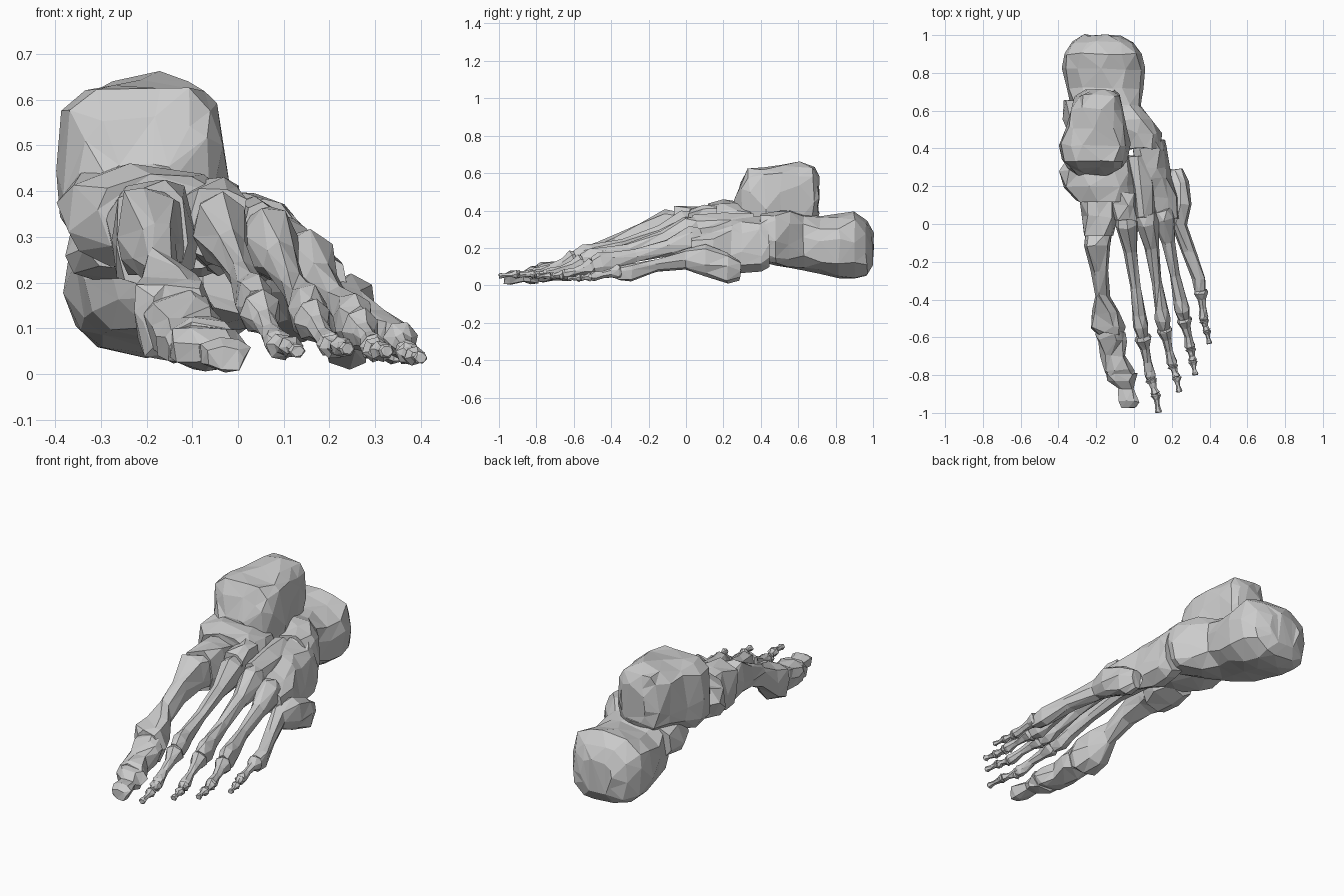
import bpy, bmesh, math, random
from mathutils import Vector

random.seed(7)


def skin(name, rings, rough):
    """Join rings of points into a closed, faceted bone."""
    bm = bmesh.new()
    loops = []
    for ring in rings:
        loop = []
        for p in ring:
            q = p + Vector([random.uniform(-rough, rough) for _ in range(3)])
            q.z = max(q.z, 0.0)
            loop.append(bm.verts.new(q))
        loops.append(loop)
    n = len(loops[0])
    for a, b in zip(loops, loops[1:]):
        for i in range(n):
            j = (i + 1) % n
            bm.faces.new((a[i], a[j], b[j], b[i]))
    bm.faces.new(loops[0])
    bm.faces.new(loops[-1])
    bmesh.ops.triangulate(bm, faces=bm.faces[:])
    bmesh.ops.recalc_face_normals(bm, faces=bm.faces[:])
    mesh = bpy.data.meshes.new(name)
    bm.to_mesh(mesh)
    bm.free()
    obj = bpy.data.objects.new(name, mesh)
    bpy.context.collection.objects.link(obj)
    return obj


def spow(v, e):
    return math.copysign(abs(v) ** e, v)


def block_bone(name, sections, sides=10, square=0.75, tilt=0.0, rough=0.008):
    """Bone along y from sections (y, x_min, x_max, z_min, z_max)."""
    rings = []
    for y, x0, x1, z0, z1 in sections:
        cx, cz, rx, rz = (x0 + x1) / 2, (z0 + z1) / 2, (x1 - x0) / 2, (z1 - z0) / 2
        ring = []
        for i in range(sides):
            t = math.tau * (i + 0.3 * random.uniform(-1, 1)) / sides
            dx = rx * spow(math.cos(t), square)
            ring.append(Vector((cx + dx, y, cz + rz * spow(math.sin(t), square) - tilt * dx)))
        rings.append(ring)
    return skin(name, rings, rough)


def long_bone(name, a, b, base, head, waist, sides=7):
    """Waisted bone from a to b; base, head and waist are (half width, half height)."""
    a, b = Vector(a), Vector(b)
    axis = (b - a).normalized()
    side = axis.cross(Vector((0, 0, 1))).normalized()
    up = side.cross(axis)
    base, head, waist = Vector(base), Vector(head), Vector(waist)
    profile = [(0, base * 0.85), (0.08, base), (0.3, waist.lerp(base, 0.25)), (0.6, waist),
               (0.82, waist.lerp(head, 0.55)), (0.92, head), (1, head * 0.75)]
    rings = []
    for t, r in profile:
        c = a.lerp(b, t)
        turn = random.uniform(-0.3, 0.3)
        ring = []
        for i in range(sides):
            ang = math.tau * i / sides + turn
            ring.append(c + side * r.x * math.cos(ang) + up * r.y * math.sin(ang))
        rings.append(ring)
    return skin(name, rings, 0.12 * min(waist))


# Heel bone with its inner shelf
block_bone("heel_bone", [
    (0.40, -0.08, 0.14, 0.13, 0.38), (0.48, -0.18, 0.15, 0.10, 0.40),
    (0.55, -0.28, 0.10, 0.09, 0.41), (0.63, -0.34, 0.04, 0.08, 0.39),
    (0.72, -0.36, 0.05, 0.06, 0.37), (0.82, -0.38, 0.06, 0.04, 0.38),
    (0.90, -0.37, 0.04, 0.03, 0.40), (0.965, -0.33, 0.0, 0.05, 0.35),
    (1.0, -0.26, -0.07, 0.11, 0.28)], sides=12, rough=0.006)
block_bone("heel_shelf", [
    (0.45, -0.33, -0.12, 0.22, 0.34), (0.55, -0.38, -0.12, 0.20, 0.36),
    (0.65, -0.38, -0.12, 0.20, 0.36)], sides=8)

# Ankle bone
block_bone("ankle_bone", [
    (0.26, -0.29, -0.12, 0.30, 0.46), (0.30, -0.35, -0.06, 0.27, 0.56),
    (0.335, -0.38, -0.035, 0.27, 0.63), (0.42, -0.405, -0.02, 0.27, 0.635),
    (0.51, -0.37, -0.03, 0.29, 0.64), (0.61, -0.335, -0.055, 0.30, 0.655),
    (0.68, -0.31, -0.07, 0.33, 0.64), (0.71, -0.25, -0.10, 0.38, 0.58)], sides=12, square=0.6)

# Midfoot bones
block_bone("navicular", [
    (0.35, -0.35, 0.0, 0.24, 0.43), (0.28, -0.39, 0.01, 0.23, 0.45),
    (0.20, -0.37, 0.01, 0.21, 0.45), (0.12, -0.30, 0.0, 0.23, 0.43)], tilt=0.1)
block_bone("inner_wedge", [
    (0.14, -0.29, -0.10, 0.21, 0.42), (0.04, -0.28, -0.09, 0.19, 0.43),
    (-0.06, -0.27, -0.11, 0.19, 0.42)], sides=8)
block_bone("middle_wedge", [
    (0.16, -0.12, 0.02, 0.22, 0.42), (0.10, -0.12, 0.02, 0.23, 0.425),
    (0.02, -0.11, 0.02, 0.25, 0.41)], sides=8)
block_bone("outer_wedge", [
    (0.36, -0.04, 0.08, 0.20, 0.38), (0.20, -0.01, 0.11, 0.19, 0.39),
    (0.03, 0.01, 0.11, 0.21, 0.37)], sides=8, tilt=0.3)
block_bone("cuboid", [
    (0.44, 0.0, 0.16, 0.11, 0.36), (0.40, -0.01, 0.18, 0.08, 0.36),
    (0.30, 0.0, 0.19, 0.07, 0.35), (0.24, 0.02, 0.20, 0.08, 0.34),
    (0.14, 0.05, 0.23, 0.11, 0.31), (0.03, 0.09, 0.24, 0.14, 0.28)], tilt=0.3)

# Big toe ray
block_bone("metatarsal_1", [
    (-0.06, -0.26, -0.12, 0.21, 0.40), (-0.12, -0.26, -0.13, 0.22, 0.41),
    (-0.25, -0.225, -0.13, 0.20, 0.33), (-0.38, -0.21, -0.13, 0.14, 0.27),
    (-0.47, -0.225, -0.08, 0.05, 0.24), (-0.55, -0.23, -0.05, 0.025, 0.215),
    (-0.58, -0.20, -0.06, 0.04, 0.19)], sides=8, square=0.65)
block_bone("big_toe_inner", [
    (-0.575, -0.20, -0.05, 0.04, 0.19), (-0.62, -0.195, -0.04, 0.03, 0.17),
    (-0.70, -0.18, -0.04, 0.03, 0.13), (-0.77, -0.16, 0.0, 0.02, 0.12),
    (-0.80, -0.15, 0.0, 0.02, 0.11)], sides=8)
block_bone("big_toe_tip", [
    (-0.79, -0.155, 0.02, 0.01, 0.11), (-0.83, -0.14, 0.01, 0.01, 0.10),
    (-0.87, -0.09, 0.0, 0.015, 0.075), (-0.94, -0.085, 0.025, 0.005, 0.08),
    (-0.97, -0.07, 0.015, 0.01, 0.06)], sides=7, rough=0.005)

# Outer metatarsal with its flared base
block_bone("metatarsal_5", [
    (0.29, 0.19, 0.26, 0.03, 0.13), (0.22, 0.18, 0.29, 0.01, 0.18),
    (0.10, 0.18, 0.30, 0.05, 0.22), (0.0, 0.20, 0.28, 0.08, 0.20),
    (-0.15, 0.25, 0.33, 0.07, 0.14), (-0.29, 0.31, 0.38, 0.025, 0.12),
    (-0.36, 0.32, 0.375, 0.025, 0.10)], sides=8, rough=0.006)

# Smaller rays: metatarsal base, then knuckle, two toe joints and the tip
rays = {
    2: [(-0.045, 0.05, 0.33), (0.045, -0.59, 0.14), (0.09, -0.82, 0.06), (0.115, -0.90, 0.06), (0.13, -1.0, 0.05)],
    3: [(0.065, 0.06, 0.30), (0.16, -0.55, 0.12), (0.205, -0.75, 0.06), (0.225, -0.81, 0.06), (0.24, -0.89, 0.055)],
    4: [(0.145, 0.08, 0.245), (0.265, -0.50, 0.10), (0.30, -0.66, 0.055), (0.31, -0.725, 0.05), (0.325, -0.80, 0.05)],
    5: [None, (0.355, -0.35, 0.075), (0.37, -0.51, 0.045), (0.385, -0.565, 0.04), (0.40, -0.635, 0.035)],
}
for n, (base, knuckle, joint, end_joint, tip) in rays.items():
    s = {2: 1.05, 3: 1.0, 4: 1.0, 5: 0.9}[n]
    if base:
        long_bone(f"metatarsal_{n}", base, knuckle, (0.063, 0.085), (0.043, 0.065), (0.028, 0.034))
    long_bone(f"toe_{n}_inner", knuckle, joint, (0.043 * s, 0.05 * s), (0.03 * s, 0.03 * s), (0.02 * s, 0.021 * s))
    long_bone(f"toe_{n}_middle", joint, end_joint, (0.03 * s, 0.029 * s), (0.024 * s, 0.022 * s), (0.016 * s, 0.015 * s), 6)
    long_bone(f"toe_{n}_tip", end_joint, tip, (0.026 * s, 0.024 * s), (0.018 * s, 0.016 * s), (0.011 * s, 0.011 * s), 6)
